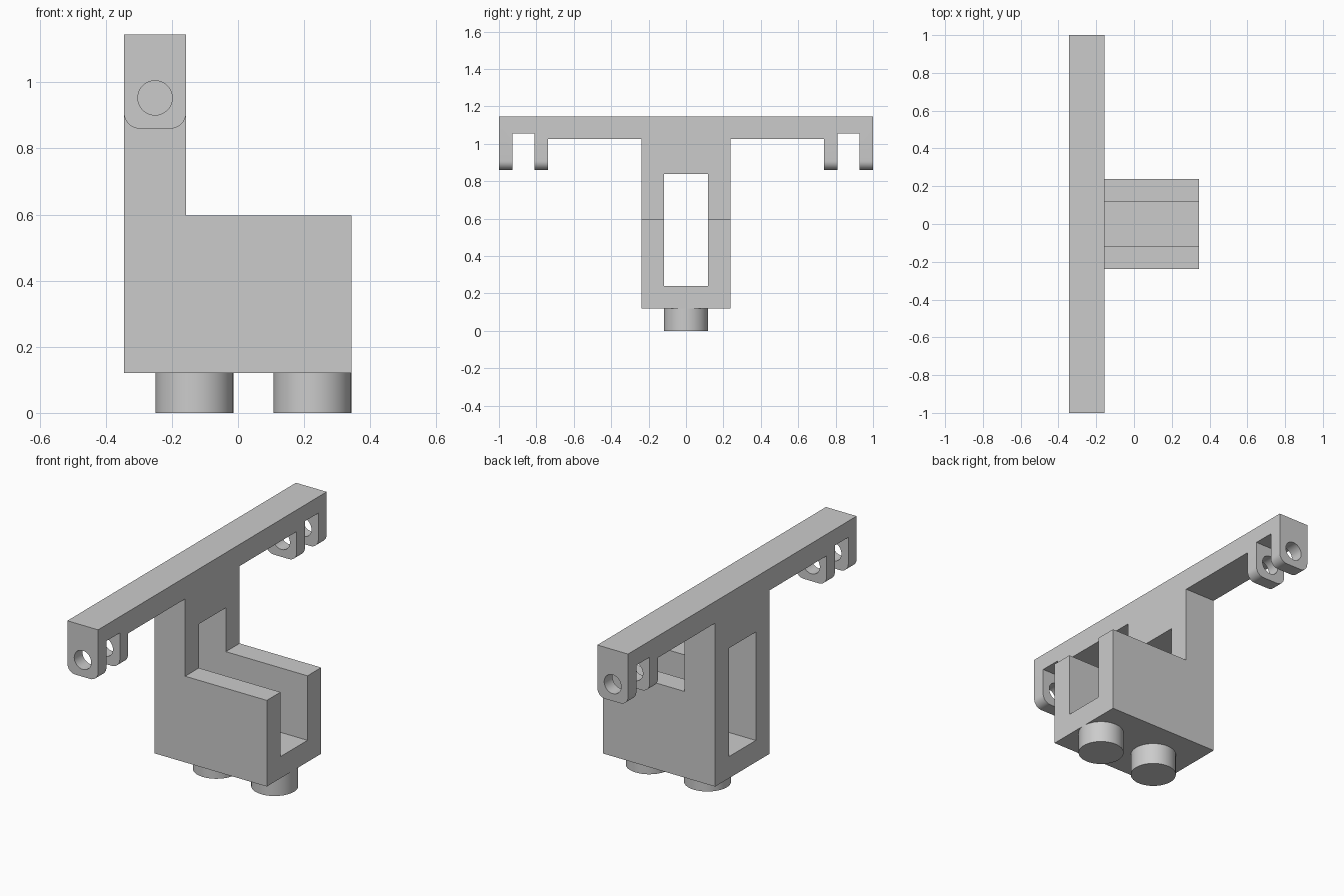
import bpy, bmesh, math

cube = bpy.data.objects.get("Cube")
if cube:
    bpy.data.objects.remove(cube, do_unlink=True)

grey = bpy.data.materials.new("plain grey")
grey.use_nodes = True
grey.diffuse_color = (0.6, 0.6, 0.6, 1)
grey.node_tree.nodes["Principled BSDF"].inputs["Base Color"].default_value = (0.6, 0.6, 0.6, 1)

BACK, WALL, NOSE = -0.345, -0.157, 0.343   # x stations
BASE, LUG_LOW, TOP = 0.12, 0.86, 1.145     # z stations
MID = (BACK + WALL) / 2


def finish(bm, name):
    bmesh.ops.recalc_face_normals(bm, faces=bm.faces)
    mesh = bpy.data.meshes.new(name)
    bm.to_mesh(mesh)
    bm.free()
    mesh.materials.append(grey)
    obj = bpy.data.objects.new(name, mesh)
    bpy.context.collection.objects.link(obj)
    return obj


def extrude_x(profile, x0, x1):
    """Solid made from a (y, z) outline swept along x."""
    bm = bmesh.new()
    face = bm.faces.new([bm.verts.new((x0, y, z)) for y, z in profile])
    ext = bmesh.ops.extrude_face_region(bm, geom=[face])
    verts = [v for v in ext["geom"] if isinstance(v, bmesh.types.BMVert)]
    bmesh.ops.translate(bm, vec=(x1 - x0, 0, 0), verts=verts)
    return bm


def cylinder(name, radius, depth, location, along_y=False):
    bm = bmesh.new()
    bmesh.ops.create_cone(bm, cap_ends=True, segments=48, radius1=radius,
                          radius2=radius, depth=depth)
    obj = finish(bm, name)
    obj.location = location
    if along_y:
        obj.rotation_euler.x = math.pi / 2
    return obj


def activate(obj):
    bpy.ops.object.select_all(action='DESELECT')
    obj.select_set(True)
    bpy.context.view_layer.objects.active = obj


def combine(obj, other, operation):
    mod = obj.modifiers.new(operation.lower(), 'BOOLEAN')
    mod.operation, mod.object, mod.solver = operation, other, 'EXACT'
    activate(obj)
    bpy.ops.object.modifier_apply(modifier=mod.name)
    bpy.data.objects.remove(other, do_unlink=True)


def rectangle(y, z0, z1):
    return [(-y, z0), (y, z0), (y, z1), (-y, z1)]


# Tower, cross beam and hinge lugs share one mirrored outline
half = [(0.238, BASE), (0.238, 1.025), (0.738, 1.025), (0.738, LUG_LOW),
        (0.81, LUG_LOW), (0.81, 1.055), (0.927, 1.055), (0.927, LUG_LOW),
        (1, LUG_LOW), (1, TOP)]
bm = extrude_x(half + [(-y, z) for y, z in reversed(half)], BACK, WALL)

# Round the lower corners of the lugs
corners = [e for e in bm.edges
           if all(abs(v.co.z - LUG_LOW) < 0.001 for v in e.verts)
           and abs(e.verts[0].co.x - e.verts[1].co.x) < 0.001]
bmesh.ops.bevel(bm, geom=corners, offset=0.048, segments=8, profile=0.5, affect='EDGES')
frame = finish(bm, "beam_and_body")

# Body block in front of the tower, then the channel through both
block = finish(extrude_x(rectangle(0.238, BASE, 0.597), MID, NOSE), "body_block")
combine(frame, block, 'UNION')
channel = finish(extrude_x(rectangle(0.118, 0.24, 0.84), BACK - 0.1, NOSE + 0.1), "channel_cutter")
combine(frame, channel, 'DIFFERENCE')

# Pin holes through each pair of lugs
for side in (-1, 1):
    hole = cylinder("pin_hole_cutter", 0.052, 0.4, (MID, side * 0.87, 0.953), along_y=True)
    combine(frame, hole, 'DIFFERENCE')

# Round pegs under the body
pegs = [cylinder(name, 0.118, BASE, (x, 0, BASE / 2))
        for name, x in (("back_peg", -0.132), ("front_peg", 0.225))]

for obj in [frame] + pegs:
    activate(obj)
    bpy.ops.object.shade_smooth_by_angle(angle=math.radians(30))
